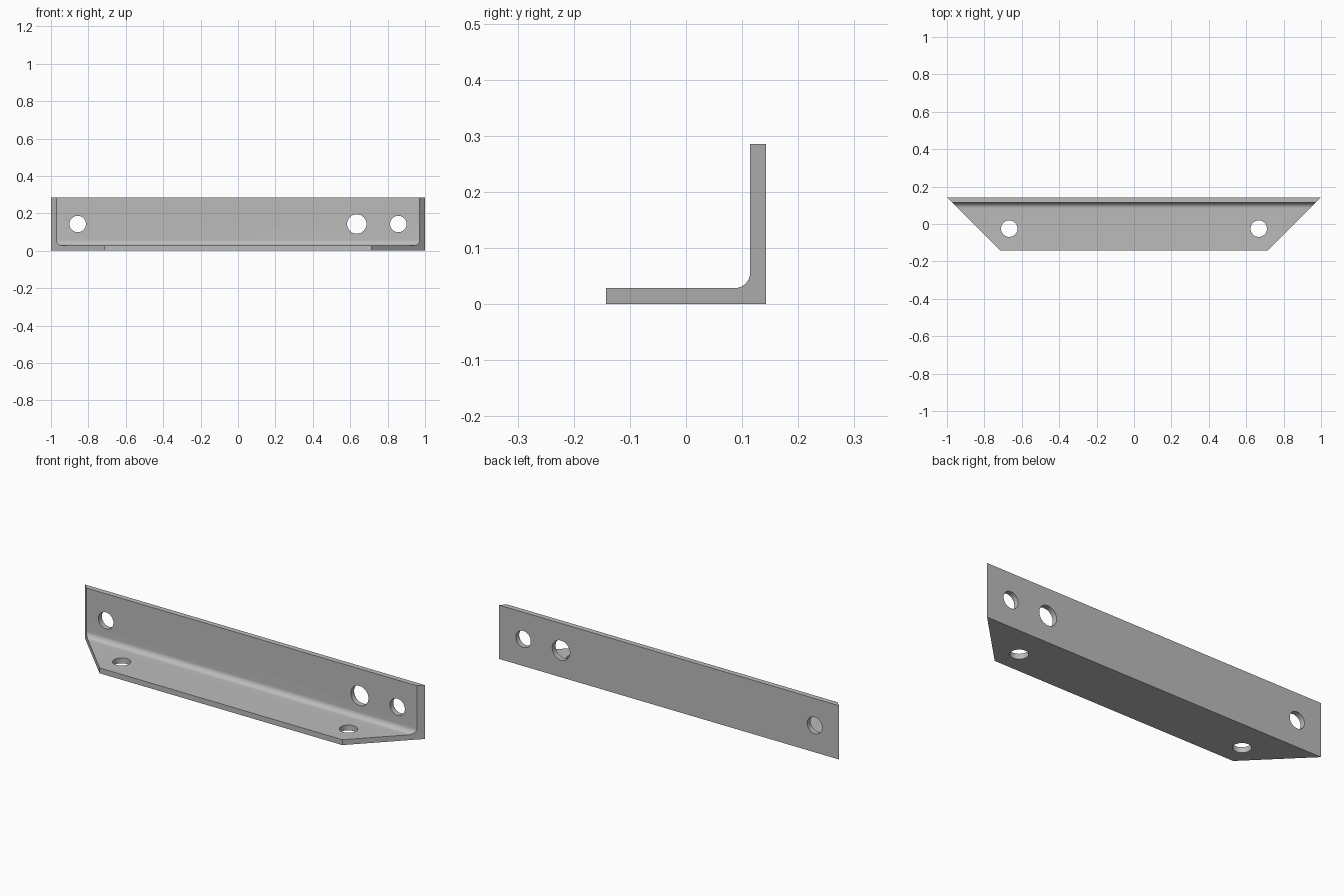
import bpy
import bmesh
import math
from mathutils import Matrix, Vector

default = bpy.data.objects.get("Cube")
if default:
    bpy.data.objects.remove(default, do_unlink=True)

HALF = 0.143       # half the leg width
LEG = 2 * HALF
THICK = 0.0285
FILLET = 0.0285


def new_object(name, bm):
    bmesh.ops.recalc_face_normals(bm, faces=bm.faces)
    mesh = bpy.data.meshes.new(name)
    bm.to_mesh(mesh)
    bm.free()
    obj = bpy.data.objects.new(name, mesh)
    bpy.context.collection.objects.link(obj)
    return obj


steel = bpy.data.materials.new("grey steel")
steel.use_nodes = True
grey = (0.5, 0.5, 0.5, 1)
steel.diffuse_color = grey
steel.node_tree.nodes["Principled BSDF"].inputs["Base Color"].default_value = grey

# L-shaped section (y, z) with a rounded inner corner
inner_y = HALF - THICK
centre_y, centre_z = inner_y - FILLET, THICK + FILLET
profile = [(-HALF, 0), (HALF, 0), (HALF, LEG), (inner_y, LEG)]
for i in range(13):
    a = -math.pi / 2 * i / 12
    profile.append((centre_y + FILLET * math.cos(a), centre_z + FILLET * math.sin(a)))
profile.append((-HALF, THICK))

# Angle bar, both ends mitred at 45 degrees
bm = bmesh.new()
ends = [[bm.verts.new((side * (1 - HALF + y), y, z)) for y, z in profile]
        for side in (-1, 1)]
for end in ends:
    bm.faces.new(end)
for i in range(len(profile)):
    j = (i + 1) % len(profile)
    bm.faces.new((ends[0][i], ends[0][j], ends[1][j], ends[1][i]))
bar = new_object("angle_bracket", bm)
bar.data.materials.append(steel)

# Bolt holes: centre, radius, turn about x
upright = math.pi / 2
holes = [
    ((-0.857, inner_y + THICK / 2, HALF), 0.044, upright),
    ((0.857, inner_y + THICK / 2, HALF), 0.044, upright),
    ((0.635, inner_y + THICK / 2, HALF), 0.052, upright),
    ((-0.667, -0.025, THICK / 2), 0.044, 0),
    ((0.667, -0.025, THICK / 2), 0.044, 0),
]
bm = bmesh.new()
for centre, radius, turn in holes:
    bmesh.ops.create_cone(
        bm, cap_ends=True, segments=48, radius1=radius, radius2=radius, depth=0.06,
        matrix=Matrix.Translation(Vector(centre)) @ Matrix.Rotation(turn, 4, "X"))
cutter = new_object("hole_cutter", bm)
cutter.data.materials.append(steel)
cutter.hide_render = True

cut = bar.modifiers.new("bolt holes", "BOOLEAN")
cut.operation = "DIFFERENCE"
cut.solver = "EXACT"
cut.object = cutter

# Apply the cut, then smooth the fillet and the hole walls
bpy.ops.object.select_all(action="DESELECT")
bar.select_set(True)
bpy.context.view_layer.objects.active = bar
bpy.ops.object.modifier_apply(modifier=cut.name)
bpy.data.objects.remove(cutter, do_unlink=True)
bpy.ops.object.shade_smooth_by_angle(angle=math.radians(30))
